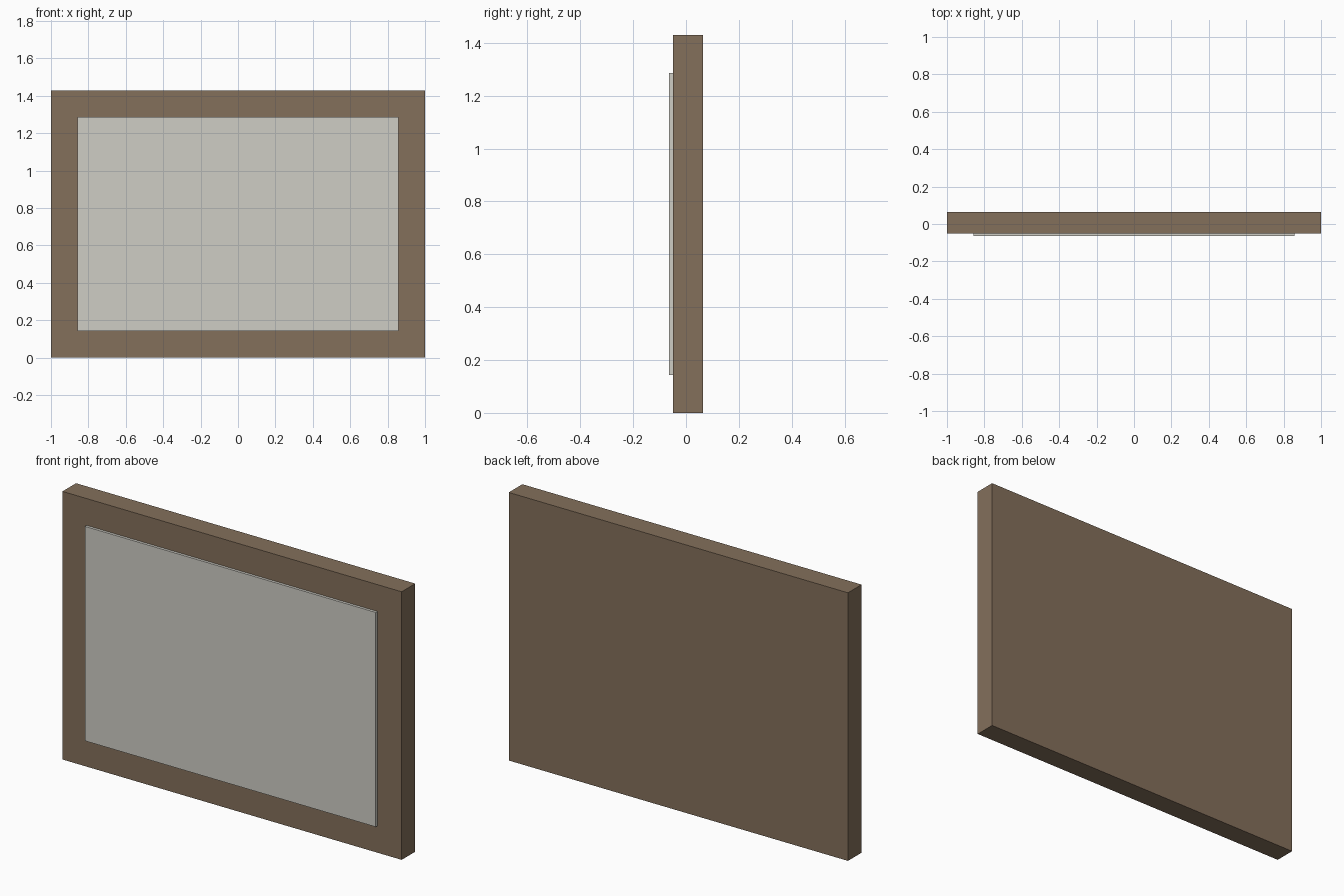
import bpy

if "Cube" in bpy.data.objects:
    bpy.data.objects.remove(bpy.data.objects["Cube"])

U = 2 / 14            # border width; the board is 14 x 10 borders
FRONT, BACK = -0.05, 0.0643


def material(name, rgb):
    mat = bpy.data.materials.new(name)
    mat.diffuse_color = (*rgb, 1)
    mat.use_nodes = True
    mat.node_tree.nodes["Principled BSDF"].inputs["Base Color"].default_value = mat.diffuse_color
    return mat


def box(name, lo, hi, mat):
    centre = [(a + b) / 2 for a, b in zip(lo, hi)]
    bpy.ops.mesh.primitive_cube_add(size=1, location=centre)
    obj = bpy.context.object
    obj.name = name
    obj.scale = [b - a for a, b in zip(lo, hi)]
    bpy.ops.object.transform_apply(location=False, rotation=False, scale=True)
    obj.data.materials.append(mat)
    return obj


brown = material("brown_wood", (0.23, 0.16, 0.105))
pale = material("pale_panel", (0.62, 0.61, 0.56))

# Solid backing board whose visible rim forms the frame
box("frame_board", (-7 * U, FRONT, 0), (7 * U, BACK, 10 * U), brown)

# Thin panel standing slightly proud of the front
box("front_panel", (-6 * U, -0.0643, U), (6 * U, FRONT, 9 * U), pale)
